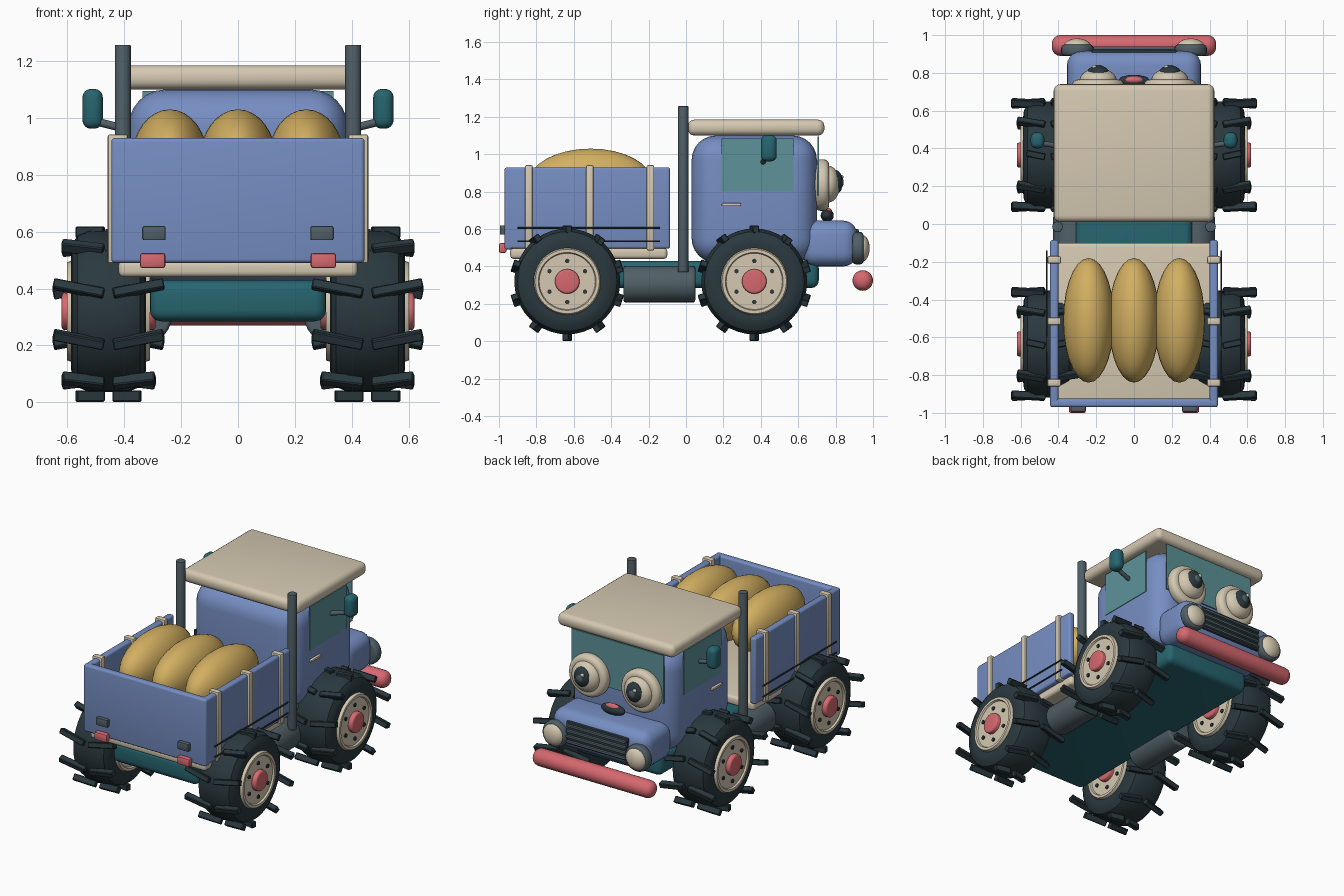
import bpy, bmesh
from math import pi, sin, cos, radians
from mathutils import Vector, Matrix

if "Cube" in bpy.data.objects:
    bpy.data.objects.remove(bpy.data.objects["Cube"])


def material(name, rgb):
    m = bpy.data.materials.new(name)
    m.use_nodes = True
    m.diffuse_color = (*rgb, 1)
    m.node_tree.nodes["Principled BSDF"].inputs["Base Color"].default_value = (*rgb, 1)
    return m


BLUE = material("body blue", (.18, .27, .54))
CREAM = material("cream", (.66, .58, .44))
RED = material("coral red", (.67, .14, .16))
GOLD = material("sack gold", (.65, .43, .12))
TEAL = material("deep teal", (.02, .13, .16))
GREY = material("metal grey", (.08, .115, .135))
DARK = material("rubber dark", (.023, .04, .048))
GLASS = material("window glass", (.11, .29, .32))


def finish(bm, name, mat):
    mesh = bpy.data.meshes.new(name)
    bmesh.ops.recalc_face_normals(bm, faces=bm.faces)
    bm.to_mesh(mesh)
    bm.free()
    mesh.materials.append(mat)
    ob = bpy.data.objects.new(name, mesh)
    bpy.context.collection.objects.link(ob)
    bpy.ops.object.select_all(action='DESELECT')
    ob.select_set(True)
    bpy.context.view_layer.objects.active = ob
    bpy.ops.object.shade_smooth_by_angle(angle=radians(32))
    return ob


def box(name, mat, x, y, z, bevel=0, seg=4, rot=None):
    """Box between the (min, max) pairs, with rounded edges."""
    bm = bmesh.new()
    bmesh.ops.create_cube(bm, size=1)
    bmesh.ops.scale(bm, vec=[b - a for a, b in (x, y, z)], verts=bm.verts)
    if bevel:
        bmesh.ops.bevel(bm, geom=bm.edges[:], offset=bevel, segments=seg,
                        profile=.5, affect='EDGES')
    if rot:
        bmesh.ops.transform(bm, matrix=rot, verts=bm.verts)
    bmesh.ops.translate(bm, vec=[(a + b) / 2 for a, b in (x, y, z)], verts=bm.verts)
    return finish(bm, name, mat)


def rod(name, mat, a, b, r, bevel=0, seg=24):
    """Cylinder from a to b, with rounded rims."""
    a, b = Vector(a), Vector(b)
    bm = bmesh.new()
    bmesh.ops.create_cone(bm, cap_ends=True, segments=seg, radius1=r, radius2=r,
                          depth=(b - a).length)
    if bevel:
        rims = [e for e in bm.edges if any(len(f.verts) > 4 for f in e.link_faces)]
        bmesh.ops.bevel(bm, geom=rims, offset=bevel, segments=4, profile=.5, affect='EDGES')
    turn = (b - a).to_track_quat('Z', 'Y').to_matrix().to_4x4()
    bmesh.ops.transform(bm, matrix=Matrix.Translation((a + b) / 2) @ turn, verts=bm.verts)
    return finish(bm, name, mat)


def ball(name, mat, centre, radii):
    bm = bmesh.new()
    bmesh.ops.create_uvsphere(bm, u_segments=28, v_segments=16, radius=1)
    bmesh.ops.scale(bm, vec=radii, verts=bm.verts)
    bmesh.ops.translate(bm, vec=centre, verts=bm.verts)
    return finish(bm, name, mat)


def lathe_x(name, mat, centre, profile):
    """Spin (x, radius) points around the x axis."""
    bm = bmesh.new()
    vs = [bm.verts.new((x, 0, r)) for x, r in profile]
    es = [bm.edges.new(p) for p in zip(vs, vs[1:])]
    bmesh.ops.spin(bm, geom=vs + es, axis=(1, 0, 0), cent=(0, 0, 0),
                   angle=2 * pi, steps=40)
    bmesh.ops.remove_doubles(bm, verts=bm.verts, dist=.0005)
    bmesh.ops.translate(bm, vec=centre, verts=bm.verts)
    return finish(bm, name, mat)


def span(s, a, b):
    """Mirror an x range to side s."""
    return tuple(sorted((s * a, s * b)))


# Chassis and load bed
box("chassis", TEAL, (-.31, .31), (-.87, .71), (.285, .43), .04)
box("bed_floor", CREAM, (-.42, .42), (-.94, -.1), (.44, .5), .02)
box("tailgate", BLUE, (-.445, .445), (-.97, -.925), (.49, .93), .014)
for x in (-.24, 0, .24):
    ball("sack", GOLD, (x, -.51, .85), (.135, .33, .18))

# Cab, bonnet and roof
box("cab", BLUE, (-.385, .385), (.03, .7), (.42, 1.1), .13, 6)
box("bonnet", BLUE, (-.355, .355), (.62, .915), (.4, .645), .075, 5)
box("roof", CREAM, (-.425, .425), (.01, .74), (1.1, 1.185), .035)
box("windscreen", GLASS, (-.335, .335), (.703, .711), (.78, 1.095))

# Grille with slats, and the front bumper
box("grille", DARK, (-.225, .225), (.9, .925), (.45, .6), .01, 2)
for i in range(4):
    z = .472 + i * .035
    box("grille_slat", GREY, (-.215, .215), (.915, .94), (z - .008, z + .008), .004, 2)
rod("front_bumper", RED, (-.435, .945, .325), (.435, .945, .325), .055, .045)

# Nose
ball("nose", DARK, (0, .755, .672), (.085, .035, .034))
ball("nose_tip", RED, (0, .762, .69), (.05, .02, .022))

for s in (-1, 1):
    # Bed side boards, straps and rails
    box("bed_side", BLUE, span(s, .4, .445), (-.965, -.085), (.495, .93), .014)
    for y in (-.84, -.515, -.19):
        box("bed_strap", CREAM, span(s, .387, .458), (y - .02, y + .02), (.485, .942), .008, 2)
    for z in (.535, .605):
        rod("bed_rail", DARK, (s * .462, -.9, z), (s * .462, -.14, z), .005, seg=8)

    # Exhaust stacks and fuel tanks
    rod("exhaust_stack", GREY, (s * .405, -.015, .37), (s * .405, -.015, 1.257), .028, .004)
    rod("fuel_tank", GREY, (s * .33, -.335, .305), (s * .33, .05, .305), .098, .015)

    # Side windows, handles and mirrors
    box("side_window", GLASS, span(s, .381, .389), (.19, .575), (.8, 1.085))
    box("door_handle", CREAM, span(s, .38, .402), (.19, .295), (.722, .738), .006, 2)
    rod("mirror_arm", GREY, (s * .37, .41, .955), (s * .51, .43, .99), .014)
    box("mirror", TEAL, span(s, .475, .547), (.4, .485), (.962, 1.102), .03)

    # Eyes: rim, eyeball, iris and glint
    x = s * .19
    rod("eye_rim", CREAM, (x, .69, .835), (x, .765, .835), .138, .03, 32)
    ball("eyeball", CREAM, (x, .762, .84), (.098, .062, .098))
    ball("pupil", DARK, (x, .797, .85), (.06, .042, .066))
    ball("iris", GREY, (x, .815, .85), (.034, .028, .036))
    ball("eye_glint", CREAM, (x - .02, .832, .878), (.012, .01, .012))

    # Headlights
    rod("headlight_ring", GREY, (s * .3, .89, .497), (s * .3, .95, .497), .086, .02)
    ball("headlight", CREAM, (s * .3, .94, .497), (.072, .042, .072))

    # Tail lights and reflectors
    box("tail_light", RED, span(s, .255, .345), (-1, -.96), (.472, .525), .01, 2)
    box("reflector", GREY, span(s, .255, .335), (-.995, -.96), (.57, .62), .005, 2)


def wheel(s, y):
    cx, cz = s * .455, .32
    c = (cx, y, cz)
    half = [(.125, .16), (.132, .2), (.128, .235), (.11, .266), (.07, .283)]
    lathe_x("tyre", DARK, c, half + [(-x, r) for x, r in reversed(half)])
    disc = [(.135, 0), (.135, .15), (.146, .155), (.146, .172), (.12, .182)]
    lathe_x("wheel_disc", CREAM, c, disc + [(-x, r) for x, r in reversed(disc)])
    rod("wheel_hub", RED, (cx - .165, y, cz), (cx + .165, y, cz), .066, .012)
    for i in range(6):
        a = i * pi / 3 + pi / 2
        by, bz = y + .11 * cos(a), cz + .11 * sin(a)
        rod("wheel_bolt", DARK, (cx - .143, by, bz), (cx + .143, by, bz), .012, seg=10)
    # Tread lugs, reaching further sideways at the front and back
    for i in range(10):
        a = i * pi / 5 + pi / 10
        reach = .115 + .085 * abs(cos(a))
        ly, lz = y + .288 * cos(a), .31 + .288 * sin(a)
        for t in (-1, 1):
            x0, x1 = sorted((cx + t * .015, cx + t * reach))
            turn = Matrix.Rotation(a, 4, 'X') @ Matrix.Rotation(t * .2, 4, 'Y')
            # local y is radial, local z runs around the tyre
            box("tread_lug", DARK, (x0, x1), (ly - .02, ly + .02),
                (lz - .017, lz + .017), .004, 1, turn)


# Wheels and axles
for y in (-.635, .365):
    rod("axle", DARK, (-.4, y, .32), (.4, y, .32), .03)
    for s in (-1, 1):
        wheel(s, y)
